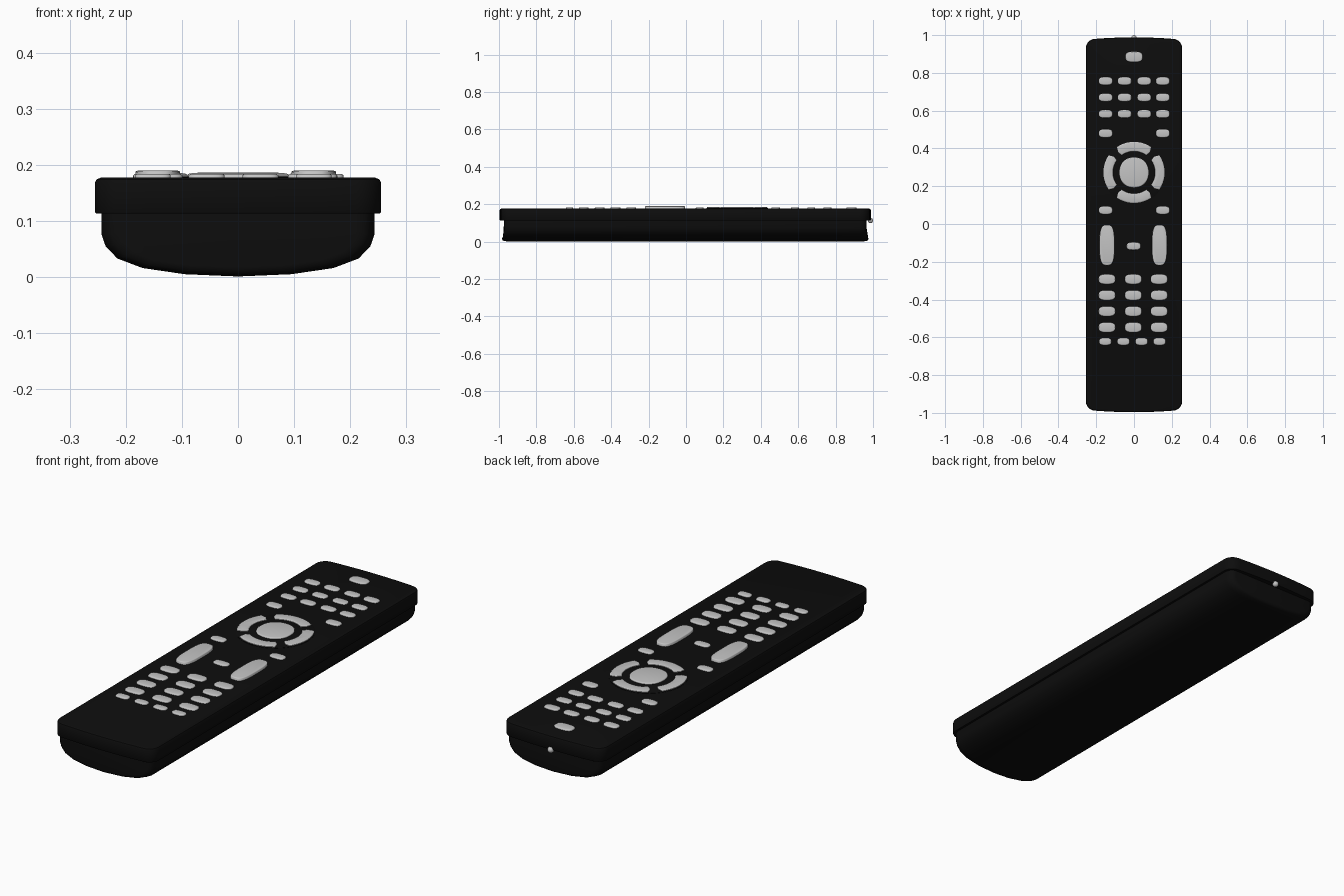
import bpy, bmesh
from math import sin, cos, pi, radians, copysign

if "Cube" in bpy.data.objects:
    bpy.data.objects.remove(bpy.data.objects["Cube"], do_unlink=True)


def material(name, value):
    mat = bpy.data.materials.new(name)
    mat.use_nodes = True
    colour = (value, value, value, 1)
    mat.diffuse_color = colour
    mat.node_tree.nodes["Principled BSDF"].inputs["Base Color"].default_value = colour
    return mat


BLACK = material("black plastic", 0.004)
GREY = material("light grey rubber", 0.55)


def loft(name, rings, mat, angle=40):
    """Skin a stack of closed rings and cap both ends."""
    bm = bmesh.new()
    loops = [[bm.verts.new(p) for p in ring] for ring in rings]
    for a, b in zip(loops, loops[1:]):
        for i in range(len(a)):
            j = (i + 1) % len(a)
            bm.faces.new((a[i], a[j], b[j], b[i]))
    bm.faces.new(loops[0])
    bm.faces.new(loops[-1])
    bmesh.ops.recalc_face_normals(bm, faces=bm.faces)
    mesh = bpy.data.meshes.new(name)
    bm.to_mesh(mesh)
    bm.free()
    mesh.materials.append(mat)
    obj = bpy.data.objects.new(name, mesh)
    bpy.context.collection.objects.link(obj)
    bpy.ops.object.select_all(action="DESELECT")
    obj.select_set(True)
    bpy.context.view_layer.objects.active = obj
    bpy.ops.object.shade_smooth_by_angle(angle=radians(angle))
    return obj


def bowed(x, y, half_width, bow=0.012):
    """Push the ends out slightly in the middle."""
    return y - copysign(bow, y) * (x / half_width) ** 2


def plate_ring(inset, z, w=0.255, l=0.992, r=0.045):
    """Rounded rectangle with gently bowed ends."""
    pts = []
    for q, (sx, sy) in enumerate(((1, 1), (-1, 1), (-1, -1), (1, -1))):
        for k in range(7):
            t = (q + k / 6) * pi / 2
            x = sx * (w - r) + (r - inset) * cos(t)
            y = sy * (l - r) + (r - inset) * sin(t)
            pts.append((x, y))
        if q % 2 == 0:
            # extra points along the bowed end
            pts += [(sx * (w - r) * (1 - k / 4), y) for k in range(1, 8)]
    return [(x, bowed(x, y, w) - 0.004, z) for x, y in pts]


# Upper cover
loft("upper_cover", [plate_ring(0.002, 0.113), plate_ring(0, 0.116), plate_ring(0, 0.168),
                     plate_ring(0.003, 0.174), plate_ring(0.01, 0.177)], BLACK)

# Lower shell: curved belly cross-section swept along the length
half = [(0.243, 0.115), (0.243, 0.075), (0.236, 0.055), (0.215, 0.033),
        (0.17, 0.016), (0.095, 0.005)]
section = half + [(0, 0.001)] + [(-x, z) for x, z in reversed(half)]
stations = [(0.980, 0.87, 0.86), (0.977, 0.93, 0.94), (0.968, 0.97, 0.98), (0.945, 1, 1)]
stations += [(-y, sx, sz) for y, sx, sz in reversed(stations)]
loft("lower_shell", [[(x * sx, bowed(x, y, 0.243) - 0.004, 0.115 - (0.115 - z) * sz)
                      for x, z in section] for y, sx, sz in stations], BLACK, 50)


def button(name, x, y, w, h, top=0.184, power=3.0, steps=32):
    """Soft superellipse key."""
    def ring(inset, z):
        pts = []
        for k in range(steps):
            c, s = cos(2 * pi * k / steps), sin(2 * pi * k / steps)
            pts.append((x + (w / 2 - inset) * copysign(abs(c) ** (2 / power), c),
                        y + (h / 2 - inset) * copysign(abs(s) ** (2 / power), s), z))
        return pts
    loft(name, [ring(0, 0.17), ring(0, top - 0.003), ring(0.002, top - 0.001),
                ring(0.006, top)], GREY, 60)


def key_row(name, xs, y, w, h):
    for i, x in enumerate(xs):
        button(f"{name}_{i + 1}", x, y, w, h)


# Key rows
key_row("power_key", [0], 0.885, 0.09, 0.055)
for n, y in enumerate((0.757, 0.67, 0.583)):
    key_row(f"upper_key_row_{n + 1}", (-0.15, -0.05, 0.054, 0.152), y, 0.072, 0.042)
key_row("upper_corner_key", (-0.15, 0.152), 0.48, 0.072, 0.044)
key_row("lower_corner_key", (-0.15, 0.152), 0.073, 0.072, 0.042)
key_row("mute_key", [-0.002], -0.117, 0.074, 0.04)
for n in range(4):
    key_row(f"number_key_row_{n + 1}", (-0.143, -0.004, 0.133), -0.292 - n * 0.085, 0.088, 0.052)
key_row("bottom_key", (-0.152, -0.056, 0.04, 0.135), -0.622, 0.064, 0.038)

# Rocker keys
for name, x in (("left_rocker", 0.135), ("right_rocker", -0.143)):
    button(name, x, -0.112, 0.08, 0.215, 0.19, 3.2)

# Navigation pad
PAD_Y = 0.273


def circle(r, z, n=48):
    return [(r * cos(2 * pi * k / n), PAD_Y + r * sin(2 * pi * k / n), z) for k in range(n)]


loft("pad_base", [circle(0.166, 0.172), circle(0.166, 0.178), circle(0.163, 0.1795)], BLACK)
button("pad_centre", 0, PAD_Y, 0.155, 0.16, 0.186, 2.2, 48)


def arc_key(name, middle):
    def ring(inset, z):
        r0, r1, n = 0.112 + inset, 0.162 - inset, 10
        pts = []
        for r, spread, direction in ((r1, 34, 1), ((r0 + r1) / 2, 38, 0), (r0, 36, -1),
                                     ((r0 + r1) / 2, 38, 0)):
            a = radians(spread) - inset / r
            # outer and inner arcs, with one point rounding each end
            if direction:
                angles = [direction * a * (2 * k / n - 1) for k in range(n + 1)]
            else:
                angles = [a if len(pts) == n + 1 else -a]
            pts += [(r * cos(middle + t), PAD_Y + r * sin(middle + t), z) for t in angles]
        return pts
    loft(name, [ring(0, 0.17), ring(0, 0.182), ring(0.002, 0.184), ring(0.006, 0.185)], GREY)


for k, side in enumerate(("left", "up", "right", "down")):
    arc_key(f"pad_{side}", k * pi / 2)

# Signal lamp on the back end
bpy.ops.mesh.primitive_uv_sphere_add(segments=20, ring_count=12, radius=0.014,
                                     location=(0, 0.986, 0.113))
lamp = bpy.context.object
lamp.name = "signal_lamp"
lamp.data.materials.append(GREY)
bpy.ops.object.shade_smooth()
